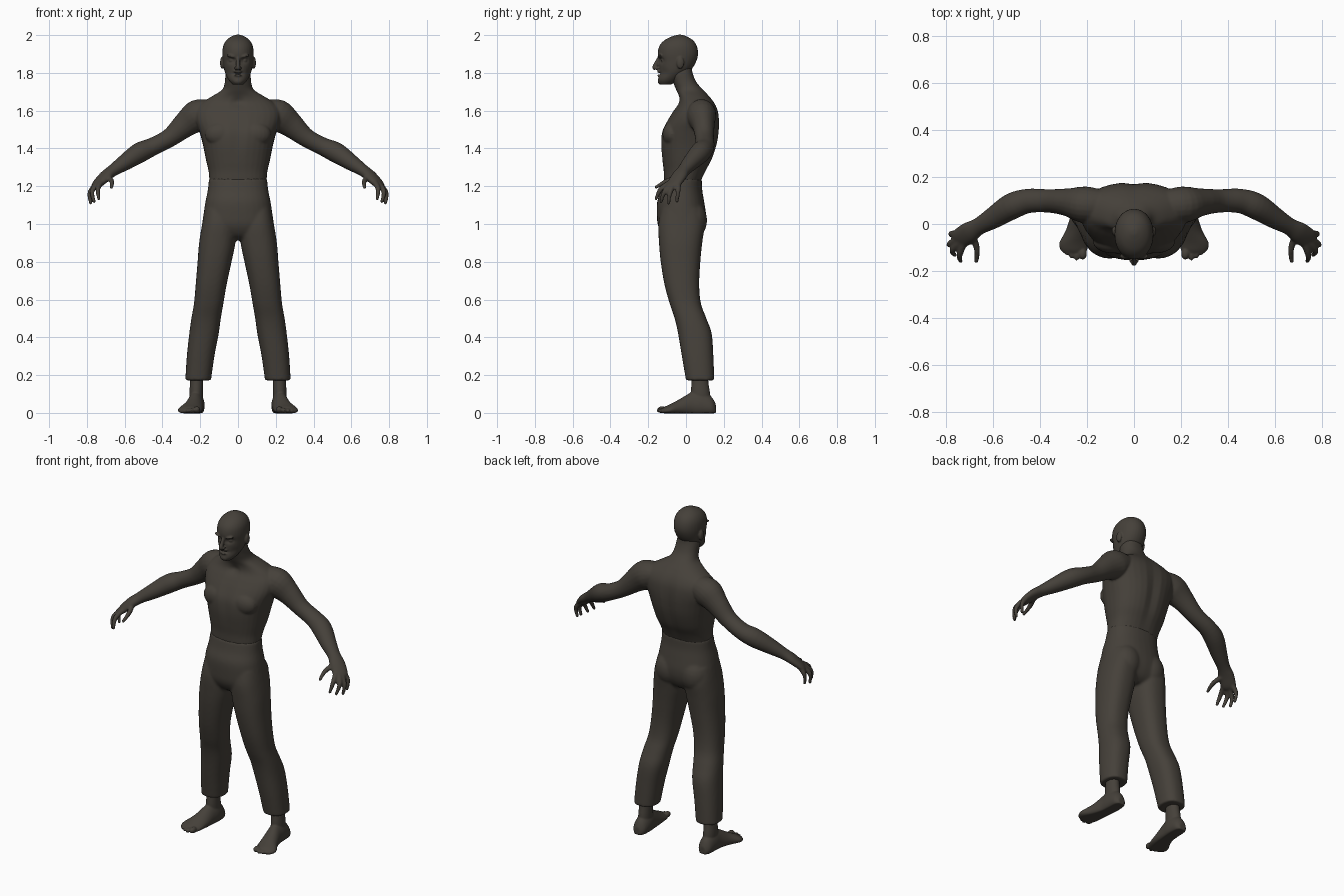
import bpy, bmesh, math
from mathutils import Vector, Matrix

skin = bpy.data.materials.new("dark_clay_brown")
skin.diffuse_color = (0.060, 0.052, 0.042, 1)


def spline(rows, k=4):
    """Catmull-Rom interpolation of rows of numbers."""
    out = []
    for i in range(len(rows) - 1):
        p = [rows[max(0, min(len(rows) - 1, i + j))] for j in (-1, 0, 1, 2)]
        for s in range(k):
            t = s / k
            out.append([0.5 * (2 * b + (c - a) * t + (2 * a - 5 * b + 4 * c - d) * t * t
                               + (3 * b - a - 3 * c + d) * t ** 3) for a, b, c, d in zip(*p)])
    return out + [list(rows[-1])]


def unit_ring(n=32, power=2.0):
    e = 2 / power
    for i in range(n):
        c, s = math.cos(math.tau * i / n), math.sin(math.tau * i / n)
        yield math.copysign(abs(c) ** e, c), math.copysign(abs(s) ** e, s)


def loft(bm, rings):
    vs = [[bm.verts.new(p) for p in r] for r in rings]
    n = len(vs[0])
    for a, b in zip(vs, vs[1:]):
        for i in range(n):
            bm.faces.new((a[i], a[(i + 1) % n], b[(i + 1) % n], b[i]))
    bm.faces.new(vs[0][::-1])
    bm.faces.new(vs[-1])
    return [v for r in vs for v in r]


def stack(bm, rows, side=1, power=2.3, smooth=True):
    """Horizontal sections: z, x centre, half width, y front, y back."""
    return loft(bm, [[Vector((side * (xc + w * u), (f + b) / 2 + (b - f) / 2 * v, z))
                      for u, v in unit_ring(power=power)]
                     for z, xc, w, f, b in (spline(rows) if smooth else rows)])


def tube(bm, rows, side=1, n=20):
    """Sections along a path: x, y, z, upright radius, level radius."""
    rows = spline(rows)
    pts = [Vector((side * r[0], r[1], r[2])) for r in rows]
    rings = []
    for i, r in enumerate(rows):
        t = (pts[min(i + 1, len(pts) - 1)] - pts[max(i - 1, 0)]).normalized()
        h = t.cross(Vector((0, 0, 1))).normalized()
        v = h.cross(t)
        rings.append([pts[i] + h * r[4] * a + v * r[3] * b for a, b in unit_ring(n)])
    loft(bm, rings)


def blob(bm, loc, size, rot=None):
    m = Matrix.Translation(loc) @ (rot or Matrix()) @ Matrix.Diagonal((*size, 1))
    bmesh.ops.create_uvsphere(bm, u_segments=20, v_segments=12, radius=1, matrix=m)


def dent(verts, centre, size, depth):
    """Push skin backward (or forward for negative depth) in a soft patch."""
    for v in verts:
        d = sum(((a - b) / s) ** 2 for a, b, s in zip(v.co, centre, size))
        v.co.y += depth * math.exp(-d)


def finish(bm, name, voxel, passes):
    """Fuse overlapping forms into one smooth skin."""
    bmesh.ops.recalc_face_normals(bm, faces=bm.faces)
    me = bpy.data.meshes.new(name)
    bm.to_mesh(me)
    bm.free()
    me.materials.append(skin)
    for p in me.polygons:
        p.use_smooth = True
    ob = bpy.data.objects.new(name, me)
    bpy.context.collection.objects.link(ob)
    r = ob.modifiers.new("fuse", 'REMESH')
    r.mode, r.voxel_size, r.use_smooth_shade = 'VOXEL', voxel, True
    s = ob.modifiers.new("soften", 'SMOOTH')
    s.factor, s.iterations = 0.5, passes


# torso, neck, arms and hands
bm = bmesh.new()
body = stack(bm, [
    (1.15, 0, .135, -.10, .06), (1.22, 0, .150, -.115, .078), (1.28, 0, .156, -.118, .105),
    (1.34, 0, .170, -.126, .138), (1.42, 0, .186, -.134, .165), (1.49, 0, .205, -.128, .176),
    (1.55, 0, .225, -.098, .177), (1.60, 0, .225, -.066, .170), (1.64, 0, .195, -.04, .152),
    (1.675, 0, .140, -.038, .125), (1.71, 0, .085, -.052, .092), (1.75, 0, .070, -.068, .056),
    (1.80, 0, .066, -.085, .035), (1.84, 0, .055, -.08, .03)])
dent(body, (0, .18, 1.42), (.025, .1, .2), -.012)      # spine groove
dent(body, (0, -.12, 1.47), (.02, .06, .1), .008)      # breastbone
dent(body, (0, -.04, 1.645), (.02, .04, .025), .012)   # throat notch
for s in (1, -1):
    blob(bm, (s * .09, -.075, 1.475), (.085, .05, .065))
    tube(bm, [(.13, .08, 1.60, .06, .065), (.21, .082, 1.575, .085, .078),
              (.28, .092, 1.525, .068, .060), (.36, .098, 1.458, .050, .050),
              (.45, .098, 1.410, .048, .052), (.52, .075, 1.378, .054, .056),
              (.60, .025, 1.325, .043, .046), (.66, -.01, 1.285, .032, .037),
              (.70, -.035, 1.255, .028, .045), (.74, -.062, 1.215, .021, .044),
              (.755, -.074, 1.20, .012, .030)], s)
    # thumb, then four curled fingers: root, knuckle, tip
    for a, b, c in (((.69, -.04, 1.25), (.668, -.105, 1.225), (.67, -.158, 1.195)),
                    ((.722, -.075, 1.225), (.742, -.133, 1.185), (.737, -.158, 1.135)),
                    ((.735, -.07, 1.22), (.772, -.112, 1.175), (.762, -.132, 1.12)),
                    ((.742, -.06, 1.22), (.785, -.085, 1.165), (.780, -.092, 1.112)),
                    ((.735, -.04, 1.23), (.778, -.042, 1.175), (.775, -.048, 1.122))):
        tube(bm, [(*a, .016, .016), (*b, .0135, .0135), (*c, .009, .009)], s, 12)
        blob(bm, (s * c[0], c[1], c[2]), (.010, .010, .010))
finish(bm, "torso_and_arms", .006, 5)

# head with face relief
bm = bmesh.new()
skull = stack(bm, [
    (1.738, 0, .028, -.138, -.08), (1.76, 0, .048, -.148, -.04), (1.79, 0, .064, -.143, -.005),
    (1.82, 0, .074, -.142, .03), (1.86, 0, .080, -.144, .054), (1.90, 0, .083, -.150, .064),
    (1.94, 0, .079, -.142, .058), (1.97, 0, .064, -.118, .040), (1.99, 0, .040, -.082, .010),
    (2.002, 0, .012, -.045, -.022)], power=2.1)
for s in (1, -1):
    dent(skull, (s * .034, -.14, 1.866), (.018, .05, .013), .018)     # eye sockets
    dent(skull, (s * .055, -.11, 1.80), (.018, .05, .022), .008)      # cheeks
    blob(bm, (s * .034, -.121, 1.866), (.014, .011, .009))            # eyes
    blob(bm, (s * .033, -.137, 1.888), (.030, .013, .008), Matrix.Rotation(s * -.2, 4, 'Y'))
    blob(bm, (s * .084, -.03, 1.853), (.011, .020, .032))             # ears
    blob(bm, (s * .011, -.155, 1.824), (.009, .011, .008))            # nostrils
dent(skull, (0, -.14, 1.797), (.026, .05, .007), .014)                # mouth
tube(bm, [(0, -.138, 1.885, .010, .009), (0, -.154, 1.855, .012, .010),
          (0, -.167, 1.828, .012, .012), (0, -.162, 1.818, .006, .008)])  # nose
blob(bm, (0, -.143, 1.807), (.024, .011, .006))
blob(bm, (0, -.143, 1.786), (.021, .010, .006))
blob(bm, (0, -.135, 1.757), (.026, .015, .018))                       # chin
finish(bm, "head", .0045, 3)

# trousers
bm = bmesh.new()
stack(bm, [(1.24, 0, .154, -.118, .084), (1.18, 0, .160, -.132, .086), (1.12, 0, .172, -.152, .096),
           (1.05, 0, .183, -.154, .106), (.99, 0, .188, -.148, .100), (.94, 0, .165, -.120, .075),
           (.915, 0, .11, -.08, .04)])
for s in (1, -1):
    blob(bm, (s * .085, .035, 1.02), (.085, .077, .10))
    stack(bm, [(1.08, .095, .080, -.13, .08), (1.0, .1, .090, -.146, .098),
               (.90, .110, .096, -.143, .086), (.80, .124, .090, -.134, .076),
               (.68, .142, .082, -.114, .070), (.58, .155, .078, -.087, .079),
               (.50, .169, .078, -.060, .108), (.42, .180, .078, -.042, .136),
               (.30, .198, .073, -.022, .145), (.172, .211, .068, .000, .150)], s, 2.4)
finish(bm, "trousers", .008, 5)

# bare feet
bm = bmesh.new()
for s in (1, -1):
    stack(bm, [(.03, .22, .034, .035, .13), (.10, .221, .036, .025, .128),
               (.17, .219, .035, .030, .118), (.25, .215, .038, .03, .12)], s, 2)
    # foot sections from heel to toe: y, x centre, half width, height
    rows = spline([(.158, .222, .018, .045), (.135, .222, .035, .085), (.08, .222, .040, .12),
                   (.03, .226, .040, .110), (-.03, .238, .047, .075), (-.08, .254, .056, .048),
                   (-.11, .256, .050, .034), (-.125, .254, .038, .024)])
    loft(bm, [[Vector((s * (x + w * u * (1.12 - .22 * v)), y, max(-.002, h * (.42 + .58 * v))))
               for u, v in unit_ring()] for y, x, w, h in rows])
    for x, y, r in ((.218, -.126, .018), (.244, -.130, .013), (.266, -.122, .012),
                    (.285, -.108, .012), (.300, -.090, .012)):
        blob(bm, (s * x, y, r * .95), (r, .026, r))
finish(bm, "feet", .005, 3)
